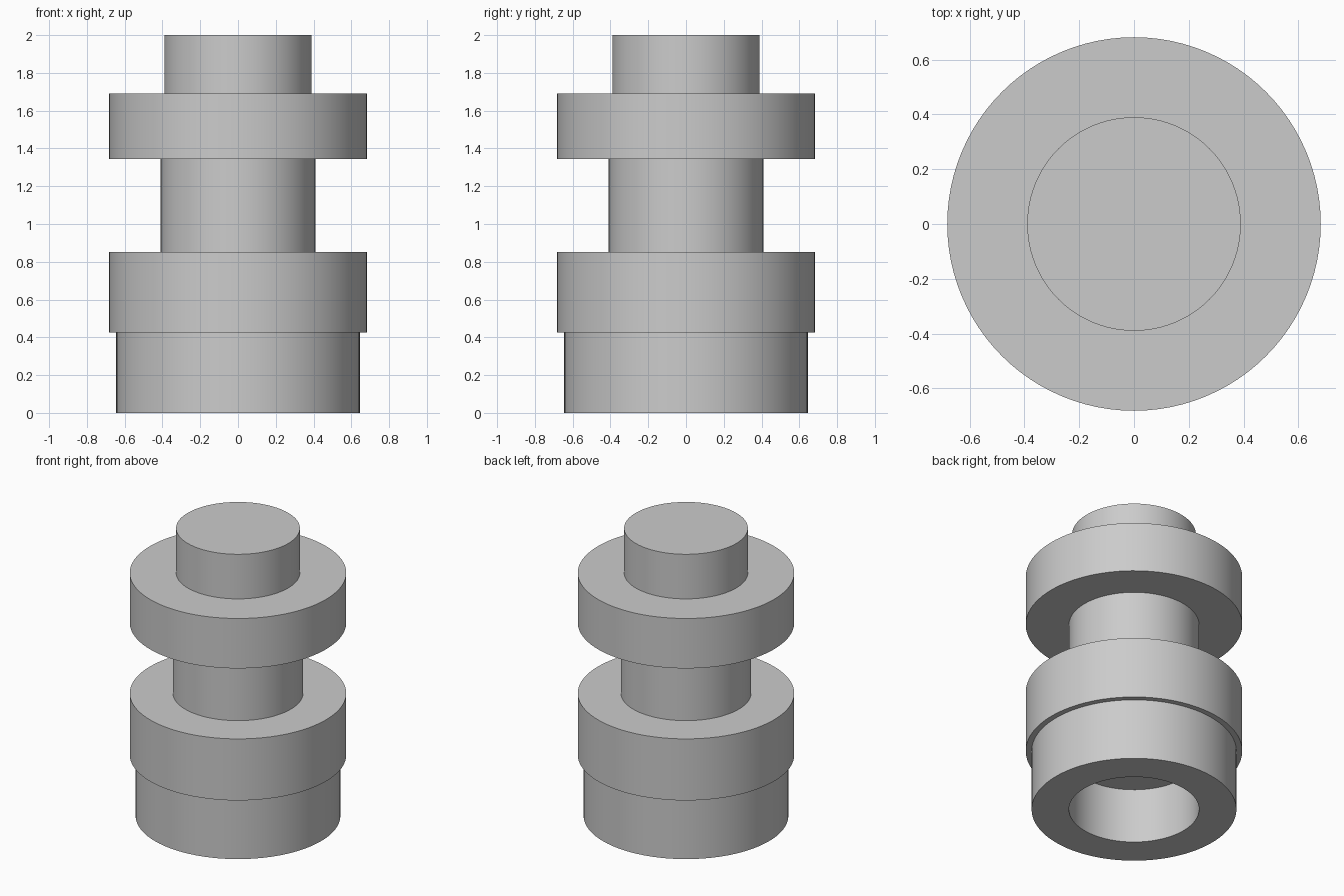
import bpy
import bmesh
import math

cube = bpy.data.objects.get("Cube")
if cube:
    bpy.data.objects.remove(cube, do_unlink=True)

# Single grey material
grey = bpy.data.materials.new("plain grey")
grey.use_nodes = True
colour = (0.6, 0.6, 0.6, 1)
grey.diffuse_color = colour
grey.node_tree.nodes["Principled BSDF"].inputs["Base Color"].default_value = colour


def lathe(name, profile, steps=96):
    """Revolve a (radius, height) profile about the z axis."""
    bm = bmesh.new()
    verts = [bm.verts.new((r, 0, z)) for r, z in profile]
    edges = [bm.edges.new(pair) for pair in zip(verts, verts[1:])]
    bmesh.ops.spin(bm, geom=verts + edges, cent=(0, 0, 0), axis=(0, 0, 1),
                   angle=math.tau, steps=steps, use_duplicate=False)
    bmesh.ops.remove_doubles(bm, verts=bm.verts, dist=0.0001)
    bmesh.ops.recalc_face_normals(bm, faces=bm.faces)
    mesh = bpy.data.meshes.new(name)
    bm.to_mesh(mesh)
    bm.free()
    mesh.materials.append(grey)
    obj = bpy.data.objects.new(name, mesh)
    bpy.context.collection.objects.link(obj)
    bpy.ops.object.select_all(action="DESELECT")
    obj.select_set(True)
    bpy.context.view_layer.objects.active = obj
    bpy.ops.object.shade_smooth_by_angle(angle=math.radians(30))
    return obj


BORE, BASE, COLLAR, NECK, PIN = 0.41, 0.645, 0.682, 0.41, 0.39

# Stepped spool turned in one piece, with a blind bore in its foot
lathe("stepped_spool", [
    (0, 0.38), (BORE, 0.38), (BORE, 0),      # bore
    (BASE, 0), (BASE, 0.425),                # foot
    (COLLAR, 0.425), (COLLAR, 0.853),        # lower collar
    (NECK, 0.853), (NECK, 1.343),            # neck
    (COLLAR, 1.343), (COLLAR, 1.69),         # upper collar
    (PIN, 1.69), (PIN, 2), (0, 2),           # top pin
])
